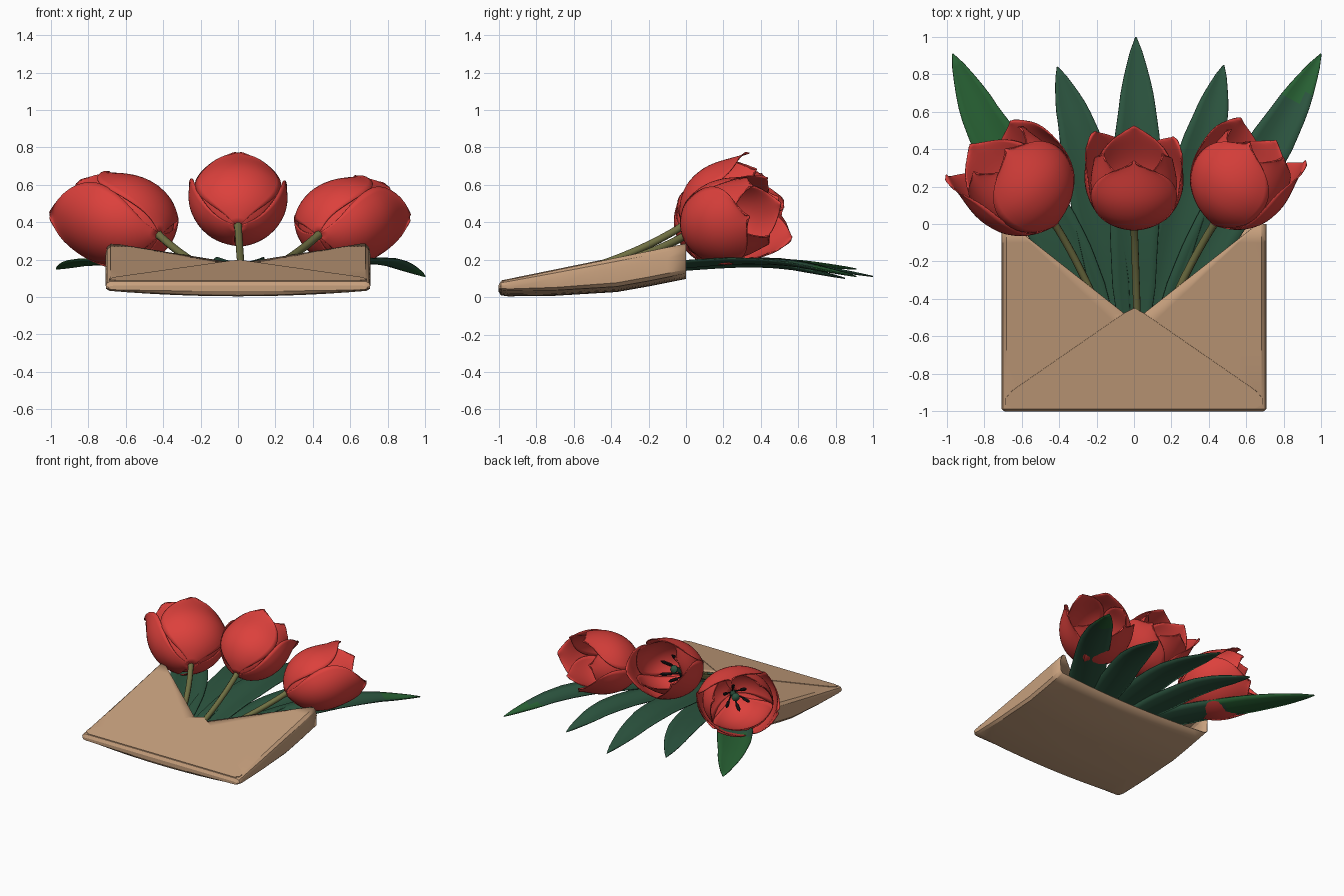
import bpy, bmesh, math, random
from mathutils import Vector

if "Cube" in bpy.data.objects:
    bpy.data.objects.remove(bpy.data.objects["Cube"])

random.seed(4)


def material(name, rgb):
    m = bpy.data.materials.new(name)
    m.diffuse_color = (*rgb, 1)
    m.use_nodes = True
    m.node_tree.nodes["Principled BSDF"].inputs["Base Color"].default_value = m.diffuse_color
    return m


PAPER = material("kraft paper", (0.57, 0.35, 0.205))
RED = material("petal red", (0.72, 0.052, 0.045))
LEAF = material("leaf green", (0.025, 0.09, 0.05))
FRESH = material("fresh green", (0.021, 0.12, 0.034))
STEM = material("stem olive", (0.16, 0.16, 0.055))
DARK = material("stamen black", (0.012, 0.01, 0.012))


def interp(table, t):
    for (a, va), (b, vb) in zip(table, table[1:]):
        if t <= b:
            return va + (vb - va) * (t - a) / (b - a)
    return table[-1][1]


def add_grid(bm, rows):
    vs = [[bm.verts.new(p) for p in r] for r in rows]
    for r0, r1 in zip(vs, vs[1:]):
        for i in range(len(r0) - 1):
            bm.faces.new((r0[i], r0[i + 1], r1[i + 1], r1[i]))
    return vs


def finish(bm, name, mats, thick=0.0, subsurf=0, angle=50, smooth=True):
    bmesh.ops.remove_doubles(bm, verts=bm.verts, dist=1e-5)
    bmesh.ops.recalc_face_normals(bm, faces=bm.faces)
    me = bpy.data.meshes.new(name)
    bm.to_mesh(me)
    bm.free()
    for m in mats:
        me.materials.append(m)
    me.polygons.foreach_set("use_smooth", [smooth] * len(me.polygons))
    if smooth:
        me.set_sharp_from_angle(angle=math.radians(angle))
    ob = bpy.data.objects.new(name, me)
    bpy.context.collection.objects.link(ob)
    if subsurf:
        s = ob.modifiers.new("smooth", 'SUBSURF')
        s.levels = s.render_levels = subsurf
    if thick:
        s = ob.modifiers.new("thickness", 'SOLIDIFY')
        s.thickness, s.offset = thick, 0
    return ob


def bezier_points(p0, p1, p2, n):
    p0, p1, p2 = Vector(p0), Vector(p1), Vector(p2)
    return [p0 * (1 - t) ** 2 + p1 * 2 * t * (1 - t) + p2 * t * t
            for t in (i / n for i in range(n + 1))]


def add_tube(bm, pts, radii, sides=8):
    rows = []
    for i, p in enumerate(pts):
        d = (pts[min(i + 1, len(pts) - 1)] - pts[max(i - 1, 0)]).normalized()
        s = d.cross(Vector((0.3, 0.1, 1))).normalized()
        n = s.cross(d)
        rows.append([p + (s * math.cos(k * math.tau / sides) + n * math.sin(k * math.tau / sides)) * radii[i]
                     for k in range(sides + 1)])
    vs = add_grid(bm, rows)
    bm.faces.new(vs[0][:-1])
    bm.faces.new(vs[-1][:-1])


# envelope: lofted pocket with a V-shaped open front
def top_z(y):
    return 0.083 + 0.2 * (y + 0.98) / 0.98


BACK = [(-1, 0.032), (-0.988, 0.012), (-0.95, 0.007), (-0.7, 0.01), (-0.37, 0.03), (-0.2, 0.06), (0, 0.10)]
rows = []
for y in (-1, -0.988, -0.95, -0.7, -0.52, -0.48, -0.37, -0.2, -0.1, 0):
    w = max(0, 0.05 + 0.61 * (y + 0.48) / 0.48) if y >= -0.481 else 0
    zt = 0.06 if y == -1 else top_z(y)
    zb = interp(BACK, y)
    half = 0.69 if y == -1 else 0.705
    bow = 0.01 if y == -1 else 0.03
    side = [(w + (half - 0.025 - w) * i / 6, zt) for i in range(7)]
    side += [(half - 0.007, zt - 0.1 * (zt - zb)), (half, zt - 0.3 * (zt - zb)),
             (half - 0.003, zb + bow + 0.1 * (zt - zb))]
    bottom = [(half - 0.02) * (1 - i / 6) for i in range(7)]
    side += [(x, zb + bow * (x / 0.7) ** 2) for x in bottom]
    loop = [(-x, z) for x, z in side] + [(x, z) for x, z in reversed(side[:-1])]
    rows.append([Vector((x, y, z)) for x, z in loop])
bm = bmesh.new()
vs = add_grid(bm, rows)
bm.faces.new(vs[0][:-1])
finish(bm, "envelope_pocket", [PAPER], 0.006, angle=28)

# bottom flap folded over the front
bm = bmesh.new()
outline = [(-0.65, -0.985), (-0.69, -0.965), (-0.69, -0.935), (-0.65, -0.89), (-0.05, -0.475), (0, -0.45)]
pts = outline + [(-x, y) for x, y in reversed(outline[:-1])]
bm.faces.new([bm.verts.new((x, y, top_z(y) + 0.005)) for x, y in pts])
finish(bm, "envelope_flap", [PAPER], 0.005, smooth=False)

# leaves: (base, middle, upper, tip, half width, y where the fresh green starts)
LEAVES = [
    ((-0.10, -0.75, 0.07), (-0.40, -0.05, 0.17), (-0.76, 0.45, 0.19), (-0.97, 0.91, 0.15), 0.14, 0.3),
    ((-0.06, -0.75, 0.06), (-0.19, 0.0, 0.16), (-0.28, 0.45, 0.18), (-0.41, 0.84, 0.13), 0.125, 9),
    ((0.0, -0.75, 0.07), (0.0, 0.0, 0.18), (0.02, 0.45, 0.20), (0.01, 1.0, 0.11), 0.135, 9),
    ((0.06, -0.75, 0.06), (0.23, 0.0, 0.16), (0.38, 0.45, 0.18), (0.48, 0.85, 0.10), 0.125, 9),
    ((0.10, -0.75, 0.07), (0.42, -0.05, 0.17), (0.75, 0.45, 0.20), (1.0, 0.91, 0.11), 0.13, 0.68)]
WIDTH = [(0, 0.4), (0.25, 0.85), (0.5, 1), (0.7, 0.9), (0.85, 0.62), (0.95, 0.28), (1, 0.02)]
for n, (a, b, c, d, hw, fresh) in enumerate(LEAVES):
    path = [Vector(p) for p in (a, b, c, d)]
    knots = [(0, 0), (0.45, 1), (0.7, 2), (1, 3)]

    def at(t):
        out = Vector((0, 0, 0))
        for o in (-0.08, 0, 0.08):        # averaged for a soft bend
            k = interp(knots, min(1, max(0, t + o * min(1, 10 * t * (1 - t)))))
            i = min(2, int(k))
            out += path[i].lerp(path[i + 1], k - i) / 3
        return out
    rows = []
    for i in range(25):
        t = i / 24
        p = at(t)
        d = at(min(1, t + 0.02)) - at(max(0, t - 0.02))
        s = Vector((d.y, -d.x, 0)).normalized()
        w = hw * interp(WIDTH, t)
        rows.append([p + s * w * v + Vector((0, 0, 0.25 * w * (abs(v) ** 1.5 - 0.4)))
                     for v in (-1, -0.66, -0.33, 0, 0.33, 0.66, 1)])
    bm = bmesh.new()
    add_grid(bm, rows)
    for f in bm.faces:
        f.material_index = int(f.calc_center_median().y > fresh)
    finish(bm, f"leaf_{n + 1}", [LEAF, FRESH], 0.006)

# tulips: petals are bent strips wrapped around the flower axis
RADIUS = [(0, 0.015), (0.05, 0.075), (0.12, 0.13), (0.25, 0.185), (0.45, 0.22), (0.65, 0.215), (0.85, 0.19), (1, 0.175)]
ARC = [(0, 0.015), (0.05, 0.06), (0.12, 0.12), (0.25, 0.19), (0.45, 0.235), (0.65, 0.22), (0.8, 0.165), (0.92, 0.085), (1, 0.012)]
STATIONS = (0, 0.05, 0.12, 0.25, 0.38, 0.5, 0.62, 0.74, 0.84, 0.93, 1)
TULIPS = [
    ("left", (-0.42, 0.0, 0.335), (-0.62, 0.70, 0.26), 1.12, 0.3, (-0.17, -0.5, 0.15)),
    ("centre", (0, -0.02, 0.38), (0, 0.88, 0.47), 1.0, 0.0, (0.02, -0.6, 0.13)),
    ("right", (0.43, 0.0, 0.335), (0.48, 0.80, 0.25), 1.03, -0.3, (0.17, -0.5, 0.15))]
for name, base, axis, size, roll, foot in TULIPS:
    base, u = Vector(base), Vector(axis).normalized()
    sd = u.cross(Vector((0, 0, 1))).normalized()
    up = sd.cross(u)

    def out(a, wide=1.0):
        return up * math.cos(a) + sd * math.sin(a) * wide

    bm = bmesh.new()
    for k in range(6):
        inner = k % 2
        a0 = roll + k * math.tau / 6
        scale = size * (0.92 if inner else 1.02)
        flare = random.uniform(-0.05, 0.05) if inner or k == 0 else 0.2
        length = 0.5 * size * random.uniform(0.97, 1.08)
        rows = []
        for t in STATIONS:
            r = interp(RADIUS, t)
            half = interp(ARC, t) / r
            row = []
            for j in range(9):
                v = j / 4 - 1
                rr = r * scale * (1 + flare * t ** 3 + 0.07 * t * v * v - 0.03 * (1 - abs(v)) * t)
                row.append(base + u * (length * t - 0.02 * v * v * t) + out(a0 + half * v, 1.15) * rr)
            rows.append(row)
        add_grid(bm, rows)
    finish(bm, f"{name}_tulip_petals", [RED], 0.006, 1, 180)

    # stem
    bm = bmesh.new()
    mid = (Vector(foot) + base) / 2 + Vector((0, 0.05, -0.03))
    add_tube(bm, bezier_points(foot, mid, base + u * 0.02, 12), [0.021] * 12 + [0.025])
    finish(bm, f"{name}_stem", [STEM])

    # pistil and stamens
    bm = bmesh.new()
    add_tube(bm, [base + u * h for h in (0.01, 0.15, 0.2, 0.22)], [0.022, 0.02, 0.032, 0.012])
    finish(bm, f"{name}_pistil", [LEAF])
    bm = bmesh.new()
    for k in range(6):
        o = out(k * math.tau / 6 + 0.2)
        add_tube(bm, [base + u * h + o * r for h, r in
                      ((0.02, 0.02), (0.13, 0.06), (0.15, 0.068), (0.22, 0.09), (0.25, 0.1))],
                 [0.006, 0.006, 0.013, 0.013, 0.004], 6)
    finish(bm, f"{name}_stamens", [DARK])
